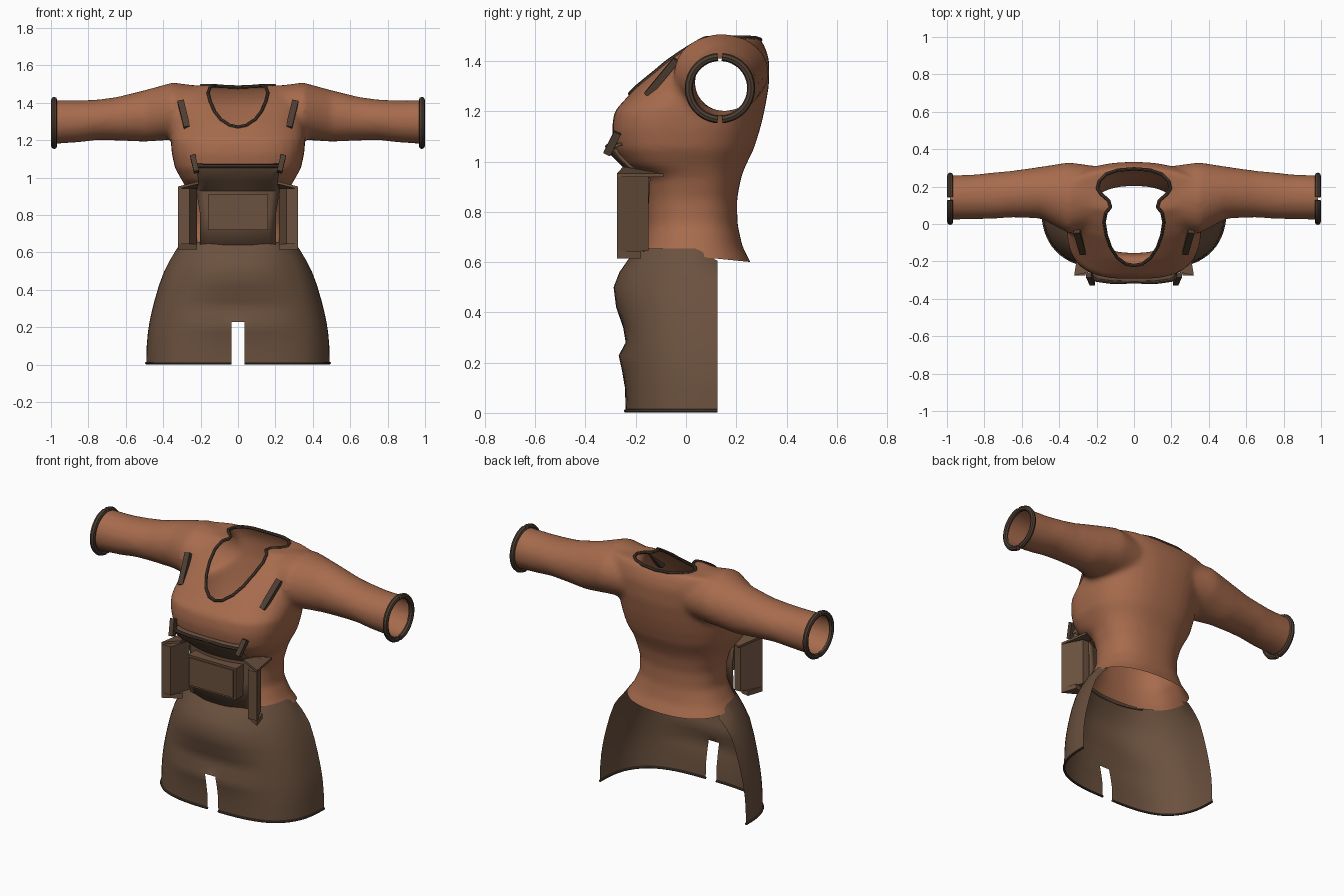
import bpy, bmesh, math
from mathutils import Vector
from mathutils.bvhtree import BVHTree

if "Cube" in bpy.data.objects:
    bpy.data.objects.remove(bpy.data.objects["Cube"])


def mat(name, rgb):
    m = bpy.data.materials.new(name)
    m.diffuse_color = (*rgb, 1)
    m.use_nodes = True
    m.node_tree.nodes["Principled BSDF"].inputs["Base Color"].default_value = m.diffuse_color
    return m


CLOTH = mat("rust_cloth", (0.385, 0.147, 0.074))
LEATHER = mat("brown_leather", (0.148, 0.083, 0.049))
TRIM = mat("dark_trim", (0.075, 0.048, 0.032))


def make(name, bm, material):
    bmesh.ops.recalc_face_normals(bm, faces=bm.faces)
    me = bpy.data.meshes.new(name)
    bm.to_mesh(me)
    bm.free()
    me.materials.append(material)
    ob = bpy.data.objects.new(name, me)
    bpy.context.collection.objects.link(ob)
    return ob


def activate(ob):
    bpy.ops.object.select_all(action='DESELECT')
    ob.select_set(True)
    bpy.context.view_layer.objects.active = ob


def smooth(ob, angle=40):
    activate(ob)
    bpy.ops.object.shade_smooth_by_angle(angle=math.radians(angle))


def mirror(ob):
    m = ob.modifiers.new("mirror", 'MIRROR')
    m.merge_threshold = 0.002
    return ob


def oval(phi, n):
    c, s = math.cos(phi), math.sin(phi)
    r = (abs(c) ** n + abs(s) ** n) ** (-1 / n)
    return r * c, r * s


def loft(bm, rings):
    """Closed solid through a list of point rings."""
    vs = [[bm.verts.new(p) for p in ring] for ring in rings]
    k = len(vs[0])
    for a, b in zip(vs, vs[1:]):
        for i in range(k):
            bm.faces.new((a[i], a[(i + 1) % k], b[(i + 1) % k], b[i]))
    bm.faces.new(vs[0])
    bm.faces.new(vs[-1])


def grid(bm, rows, keep=lambda r, c: True):
    vs = [[bm.verts.new(p) for p in row] for row in rows]
    for r in range(len(vs) - 1):
        for c in range(len(vs[0]) - 1):
            if keep(r, c):
                bm.faces.new((vs[r][c], vs[r][c + 1], vs[r + 1][c + 1], vs[r + 1][c]))
    bmesh.ops.delete(bm, geom=[v for v in bm.verts if not v.link_faces], context='VERTS')


def tube(name, pts, r, closed=False, material=TRIM):
    cu = bpy.data.curves.new(name, 'CURVE')
    cu.dimensions = '3D'
    cu.bevel_depth, cu.bevel_resolution, cu.use_fill_caps = r, 2, True
    sp = cu.splines.new('POLY')
    sp.points.add(len(pts) - 1)
    for p, co in zip(sp.points, pts):
        p.co = (*co, 1)
    sp.use_cyclic_u = closed
    cu.materials.append(material)
    ob = bpy.data.objects.new(name, cu)
    bpy.context.collection.objects.link(ob)
    activate(ob)
    bpy.ops.object.convert(target='MESH')
    smooth(bpy.context.object)


def bar(name, p, q, w, d, material):
    p, q = Vector(p), Vector(q)
    bm = bmesh.new()
    bmesh.ops.create_cube(bm, size=1)
    for v in bm.verts:
        v.co = Vector((v.co.x * w, v.co.y * d, v.co.z * (q - p).length))
    ob = make(name, bm, material)
    ob.rotation_mode = 'QUATERNION'
    ob.rotation_quaternion = Vector((0, 0, 1)).rotation_difference(q - p)
    ob.location = (p + q) / 2


def prism(name, pts, z0, z1, material, lift=0):
    """Mirrored plate; lift raises its inner front corner."""
    bm = bmesh.new()
    loft(bm, [[(x, y, z + (lift if y < -.2 and x < .25 else 0)) for x, y in pts] for z in (z0, z1)])
    return mirror(make(name, bm, material))


# Shirt: torso (z, half width, front y, back y) merged with two sleeves
torso = [(.54, .35, -.205, .28), (.60, .335, -.20, .257), (.66, .292, -.175, .225),
         (.75, .25, -.155, .205), (.85, .25, -.155, .203), (.94, .275, -.17, .22),
         (.985, .30, -.24, .238), (1.05, .337, -.283, .27), (1.13, .354, -.295, .295),
         (1.2, .36, -.285, .312), (1.3, .36, -.195, .33), (1.4, .37, -.08, .332),
         (1.45, .37, -.005, .317), (1.492, .34, .07, .295)]
# Sleeve sections (x, centre z, half height, centre y, half depth)
sleeve = [(.12, 1.35, .13, .15, .15), (.35, 1.355, .153, .14, .19), (.5, 1.329, .138, .168, .138),
          (.65, 1.314, .116, .160, .125), (.75, 1.309, .108, .152, .124),
          (.85, 1.30, .112, .145, .120), (1.03, 1.295, .118, .140, .118)]
K = [2 * math.pi * i / 40 for i in range(40)]


def torso_point(z, w, f, b, t):
    x, y = oval(t, 3.0 if math.sin(t) < 0 and 0.98 < z < 1.25 else 2.4)
    return (w * x, (f + b) / 2 + (b - f) / 2 * y, z)


bm = bmesh.new()
loft(bm, [[torso_point(*sec, t) for t in K] for sec in torso])
for s in (1, -1):
    loft(bm, [[(s * x, yc + ry * math.cos(t), zc + rz * math.sin(t)) for t in K]
              for x, zc, rz, yc, ry in sleeve])
bmesh.ops.recalc_face_normals(bm, faces=bm.faces)
shirt = make("shirt", bm, CLOTH)
activate(shirt)
rm = shirt.modifiers.new("merge", 'REMESH')
rm.mode, rm.voxel_size = 'VOXEL', 0.016
bpy.ops.object.modifier_apply(modifier="merge")
sm = shirt.modifiers.new("soften", 'SMOOTH')
sm.factor, sm.iterations = 0.5, 8
bpy.ops.object.modifier_apply(modifier="soften")

# Open the hem and cuffs
bm = bmesh.new()
bm.from_mesh(shirt.data)
for co, no in (((0, -.14, .64), (0, -.10, -1)), ((.985, 0, 0), (1, 0, 0)), ((-.985, 0, 0), (-1, 0, 0))):
    bmesh.ops.bisect_plane(bm, geom=bm.verts[:] + bm.edges[:] + bm.faces[:],
                           plane_co=co, plane_no=no, clear_outer=True)

# Neckline draped on the shirt, then opened along it
half = [(0, -.222), (.045, -.213), (.09, -.18), (.125, -.125), (.148, -.06), (.16, .01), (.15, .06),
        (.125, .09), (.135, .125), (.175, .16), (.195, .19), (.185, .23), (.15, .265), (.09, .288), (0, .295)]
outline = half + [(-x, y) for x, y in half[-2:0:-1]]
line = []
for (ax, ay), (bx, by) in zip(outline, outline[1:] + outline[:1]):
    line += [(ax + (bx - ax) * i / 5, ay + (by - ay) * i / 5) for i in range(5)]
tree = BVHTree.FromBMesh(bm)
neck = []
for x, y in line:
    hit = tree.ray_cast(Vector((x, y, 3)), Vector((0, 0, -1)))[0]
    z = hit.z if hit else 1.45
    neck.append(Vector((x, y, max(z, 1.482) if y > .2 else z)))


def inside(x, y):
    odd = False
    for (ax, ay), (bx, by) in zip(line, line[1:] + line[:1]):
        if (ay > y) != (by > y) and x < ax + (bx - ax) * (y - ay) / (by - ay):
            odd = not odd
    return odd


gone = []
for f in bm.faces:
    c = f.calc_center_median()
    if c.z > 1.2 and abs(c.x) < .3 and inside(c.x, c.y):
        gone.append(f)
bmesh.ops.delete(bm, geom=gone, context='FACES')
for v in bm.verts:
    if v.is_boundary and v.co.z > 1.18 and abs(v.co.x) < .3:
        v.co = min(neck, key=lambda p: (p - v.co).length_squared)
bm.to_mesh(shirt.data)
bm.free()
smooth(shirt, 60)
tube("neck_trim", neck, .009, True)

# Split cuff rings
for s in (1, -1):
    for side in (0, 180):
        pts = []
        for i in range(25):
            t = math.radians(side - 86 + 172 * i / 24)
            pts.append((s * .983, .135 + .124 * math.cos(t), 1.292 + .124 * math.sin(t)))
        tube("cuff_ring", pts, .016)

# Skirt: open-backed front shell with a centre slit (z, half width, front y)
rows = [(.008, .49, -.24), (.10, .488, -.243), (.17, .482, -.255), (.228, .473, -.268), (.28, .462, -.24),
        (.34, .447, -.25), (.42, .424, -.278), (.5, .394, -.288), (.56, .366, -.265),
        (.61, .337, -.23), (.655, .305, -.195)]
angles = [math.radians(a) for a in [90, 85.8] + list(range(80, -1, -4))]


def skirt_point(z, w, f, t):
    x, y = oval(t, 2.8)
    calm = -.25 if z < .5 else -.25 + (z - .5) * .33  # folds fade toward the sides
    k = max(0, 1 - (x / .75) ** 2)
    y = .125 + (calm + (f - calm) * k - .125) * y
    drop = .05 * max(0, (y - .04) / .085) * max(0, (z - .5) / .155)  # lower at the open back
    return (w * x if t < 1.57 else 0, y, z - drop)


bm = bmesh.new()
grid(bm, [[skirt_point(*r, t) for t in angles] for r in rows], lambda r, c: c > 0 or r >= 3)
smooth(mirror(make("skirt", bm, LEATHER)), 50)
for s in (1, -1):
    hem = [skirt_point(*rows[0], t) for t in angles[1:]]
    tube("skirt_hem", [(s * x, y, z) for x, y, z in hem], .007)

# Belly band rising under the bust (z, half width, front y)
band = [(.64, .20, -.205), (.8, .20, -.20), (.93, .22, -.20), (.985, .21, -.25),
        (1.03, .22, -.295), (1.06, .225, -.31), (1.075, .225, -.265)]
bm = bmesh.new()
grid(bm, [[(w * i / 6, f + (1.1 if z < .95 else .5) * (w * i / 6) ** 2, z) for i in range(-6, 7)]
          for z, w, f in band])
ob = make("belly_band", bm, LEATHER)
sol = ob.modifiers.new("thickness", 'SOLIDIFY')
sol.thickness, sol.offset = .012, 0
smooth(ob, 30)

# Front pouch with a raised panel
for name, w, z0, z1, y0 in (("pouch", .16, .72, .91, -.25), ("pouch_panel", .148, .732, .898, -.258)):
    prism(name, [(0, y0), (w, y0), (w, -.17), (0, -.17)], z0, z1, LEATHER)

# Side wings with top and bottom flaps
prism("side_wing", [(.26, -.275), (.32, -.275), (.26, -.15), (.22, -.15)], .645, .94, LEATHER)
prism("wing_top_flap", [(.21, -.25), (.32, -.275), (.29, -.09), (.22, -.12)], .938, .952, LEATHER, .028)
prism("wing_bottom_flap", [(.22, -.22), (.32, -.275), (.29, -.18), (.24, -.19)], .615, .645, LEATHER)

# Strap under the bust, its end tabs, and the shoulder straps
strap = [(-.225, -.28), (-.20, -.300), (-.11, -.312), (0, -.308), (.11, -.312), (.20, -.300), (.225, -.28)]
tube("bust_strap", [(x, y, 1.06) for x, y in strap], .010)
for s in (1, -1):
    bar("strap_tab", (s * .222, -.315, 1.03), (s * .242, -.272, 1.115), .028, .03, TRIM)
    bar("shoulder_strap", (s * .272, -.155, 1.265), (s * .306, -.038, 1.405), .034, .028, TRIM)
